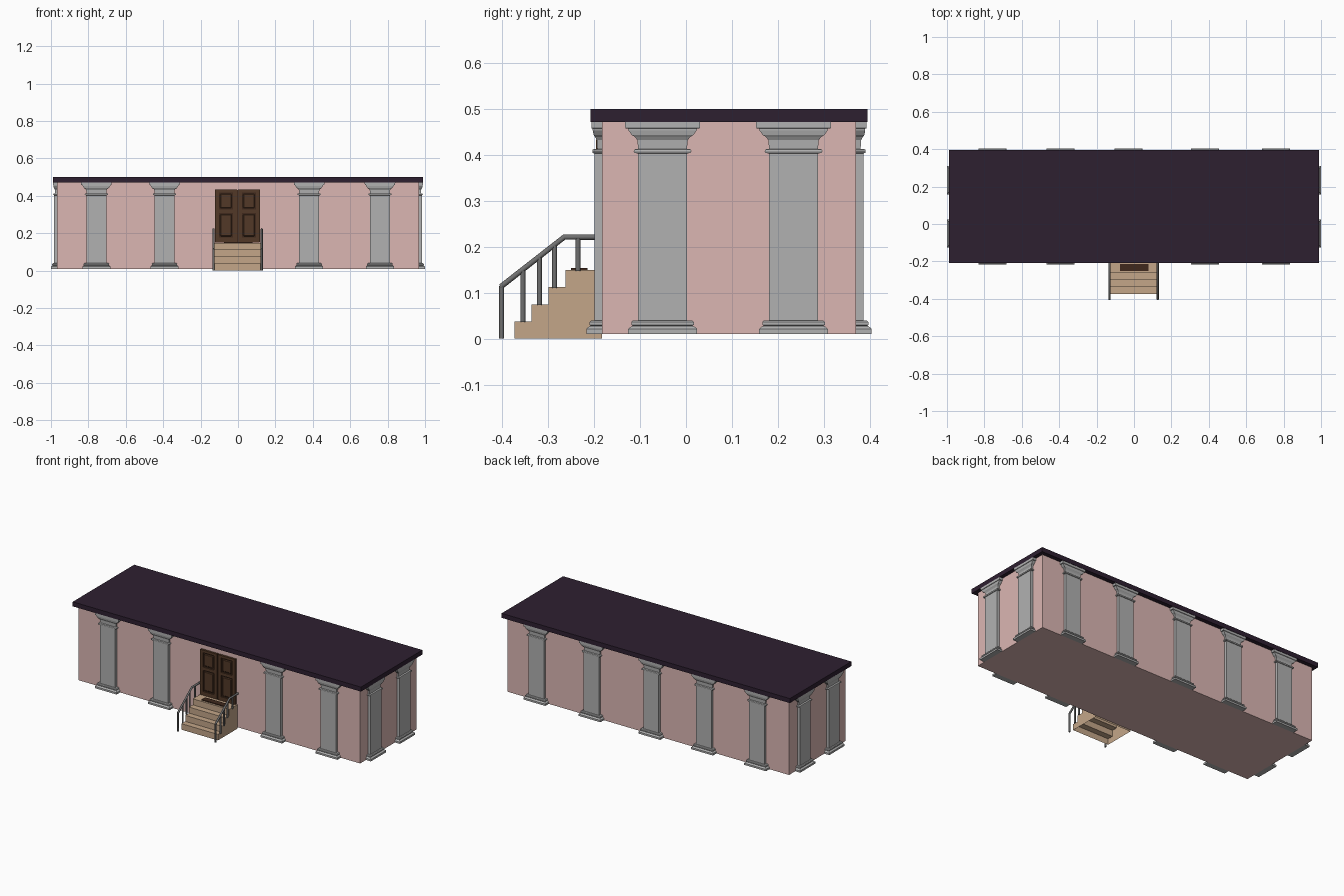
import bpy, bmesh
from math import pi
from mathutils import Vector

if "Cube" in bpy.data.objects:
    bpy.data.objects.remove(bpy.data.objects["Cube"])


def material(name, rgb):
    m = bpy.data.materials.new(name)
    m.diffuse_color = (*rgb, 1)
    m.use_nodes = True
    m.node_tree.nodes["Principled BSDF"].inputs["Base Color"].default_value = m.diffuse_color
    return m


PINK = material("pink_plaster", (0.71, 0.47, 0.45))
ROOF = material("dark_roof", (0.027, 0.014, 0.030))
TAN = material("tan_steps", (0.55, 0.38, 0.25))
WOOD = material("door_wood", (0.085, 0.040, 0.020))
DARK = material("dark_wood", (0.050, 0.022, 0.012))
METAL = material("rail_metal", (0.16, 0.16, 0.16))
STONE = material("stone", (0.44, 0.44, 0.44))


def add(name, data, mat=None):
    ob = bpy.data.objects.new(name, data)
    bpy.context.collection.objects.link(ob)
    if mat and not data.materials:
        data.materials.append(mat)
    return ob


def to_mesh(name, bm):
    bmesh.ops.recalc_face_normals(bm, faces=bm.faces)
    me = bpy.data.meshes.new(name)
    bm.to_mesh(me)
    bm.free()
    return me


def box(name, lo, hi, mat, bevel=0):
    lo, hi = Vector(lo), Vector(hi)
    bm = bmesh.new()
    bmesh.ops.create_cube(bm, size=1)
    for v in bm.verts:
        v.co = (lo + hi) / 2 + v.co * (hi - lo)
    ob = add(name, to_mesh(name, bm), mat)
    if bevel:
        mod = ob.modifiers.new("bevel", "BEVEL")
        mod.width, mod.segments = bevel, 1
    return ob


def tube(name, points, radius, mat):
    cu = bpy.data.curves.new(name, "CURVE")
    cu.dimensions = "3D"
    cu.bevel_depth, cu.bevel_resolution, cu.use_fill_caps = radius, 2, True
    sp = cu.splines.new("POLY")
    sp.points.add(len(points) - 1)
    for p, co in zip(sp.points, points):
        p.co = (*co, 1)
    return add(name, cu, mat)


# Main block and flat roof
WX, Y0, Y1 = 0.967, -0.183, 0.370
box("walls", (-WX, Y0, 0.01), (WX, Y1, 0.473), PINK)
box("roof", (-0.99, -0.208, 0.472), (0.99, 0.395, 0.50), ROOF)

# Pilaster: rectangular sections stacked upward (z, half width, depth)
SECTIONS = [
    (0.010, 0.075, 0.034), (0.021, 0.075, 0.034), (0.025, 0.071, 0.030),
    (0.028, 0.065, 0.025), (0.030, 0.068, 0.027), (0.036, 0.068, 0.027),
    (0.040, 0.064, 0.023), (0.040, 0.053, 0.016), (0.403, 0.053, 0.016),
    (0.404, 0.061, 0.020), (0.408, 0.063, 0.021), (0.412, 0.061, 0.020),
    (0.413, 0.053, 0.010), (0.432, 0.055, 0.011), (0.439, 0.060, 0.015),
    (0.443, 0.067, 0.018), (0.453, 0.074, 0.020), (0.457, 0.075, 0.020),
    (0.458, 0.081, 0.023), (0.473, 0.082, 0.023),
]
bm = bmesh.new()
rings = [[bm.verts.new(c) for c in ((-w, 0.003, z), (w, 0.003, z), (w, -d, z), (-w, -d, z))]
         for z, w, d in SECTIONS]
for a, b in zip(rings, rings[1:]):
    for i in range(4):
        j = (i + 1) % 4
        bm.faces.new((a[i], a[j], b[j], b[i]))
bm.faces.new(rings[0])
bm.faces.new(rings[-1])
pilaster = to_mesh("pilaster", bm)


def place(name, x, y, angle):
    ob = add(name, pilaster, STONE)
    ob.location, ob.rotation_euler.z = (x, y, 0), angle


FRONT_X = (-0.757, -0.393, 0.380, 0.759)
for x in FRONT_X:
    place("front_pilaster", x, Y0, 0)
for x in FRONT_X + (-0.030,):
    place("back_pilaster", x, Y1, pi)
for y in (-0.051, 0.234):
    place("right_pilaster", WX, y, pi / 2)
    place("left_pilaster", -WX, y, -pi / 2)

# Entrance steps: extruded stair profile, open underneath
CX, HW, RUN, RISE = -0.002, 0.125, 0.037, 0.0373
profile = [(-0.373, 0)]
for i in range(4):
    y = -0.373 + i * RUN
    profile += [(y, (i + 1) * RISE), (y + RUN if i < 3 else Y0, (i + 1) * RISE)]
profile.append((Y0, 0))
bm = bmesh.new()
left = [bm.verts.new((CX - HW, y, z)) for y, z in profile]
right = [bm.verts.new((CX + HW, y, z)) for y, z in profile]
for i in range(len(profile) - 1):
    bm.faces.new((left[i], left[i + 1], right[i + 1], right[i]))
bm.faces.new(left)
bm.faces.new(right)
add("entrance_steps", to_mesh("entrance_steps", bm), TAN)
box("doormat", (-0.076, -0.250, 0.148), (0.078, -0.214, 0.154), DARK)

# Handrails with posts standing on each step
POSTS = [(-0.401, 0, 0.115), (-0.355, 0.036, 0.150), (-0.319, 0.073, 0.178),
         (-0.286, 0.110, 0.205), (-0.235, 0.147, 0.220)]
for side in (-1, 1):
    x = CX + side * 0.129
    tube("handrail", [(x, -0.403, 0.113), (x, -0.265, 0.221), (x, Y0, 0.221)], 0.006, METAL)
    for y, z0, z1 in POSTS:
        tube("rail_post", [(x, y, z0), (x, y, z1)], 0.0055, METAL)

# Double door: dark backing, stiles and rails, raised panels
DX = -0.003
box("door_backing", (DX - 0.119, Y0 - 0.005, 0.150), (DX + 0.119, Y0 + 0.004, 0.432), DARK)
for s in (-1, 1):
    def leaf_box(name, a, b, z0, z1, depth, bevel=0):
        xs = sorted((DX + s * a, DX + s * b))
        box(name, (xs[0], Y0 - depth, z0), (xs[1], Y0, z1), WOOD, bevel)
    leaf_box("inner_stile", 0.003, 0.024, 0.152, 0.433, 0.013)
    leaf_box("outer_stile", 0.099, 0.120, 0.152, 0.433, 0.013)
    for z0, z1 in ((0.152, 0.176), (0.308, 0.328), (0.417, 0.433)):
        leaf_box("door_rail", 0.024, 0.099, z0, z1, 0.013)
    for z0, z1 in ((0.176, 0.308), (0.328, 0.417)):
        leaf_box("door_panel", 0.031, 0.092, z0 + 0.007, z1 - 0.007, 0.011, 0.004)
